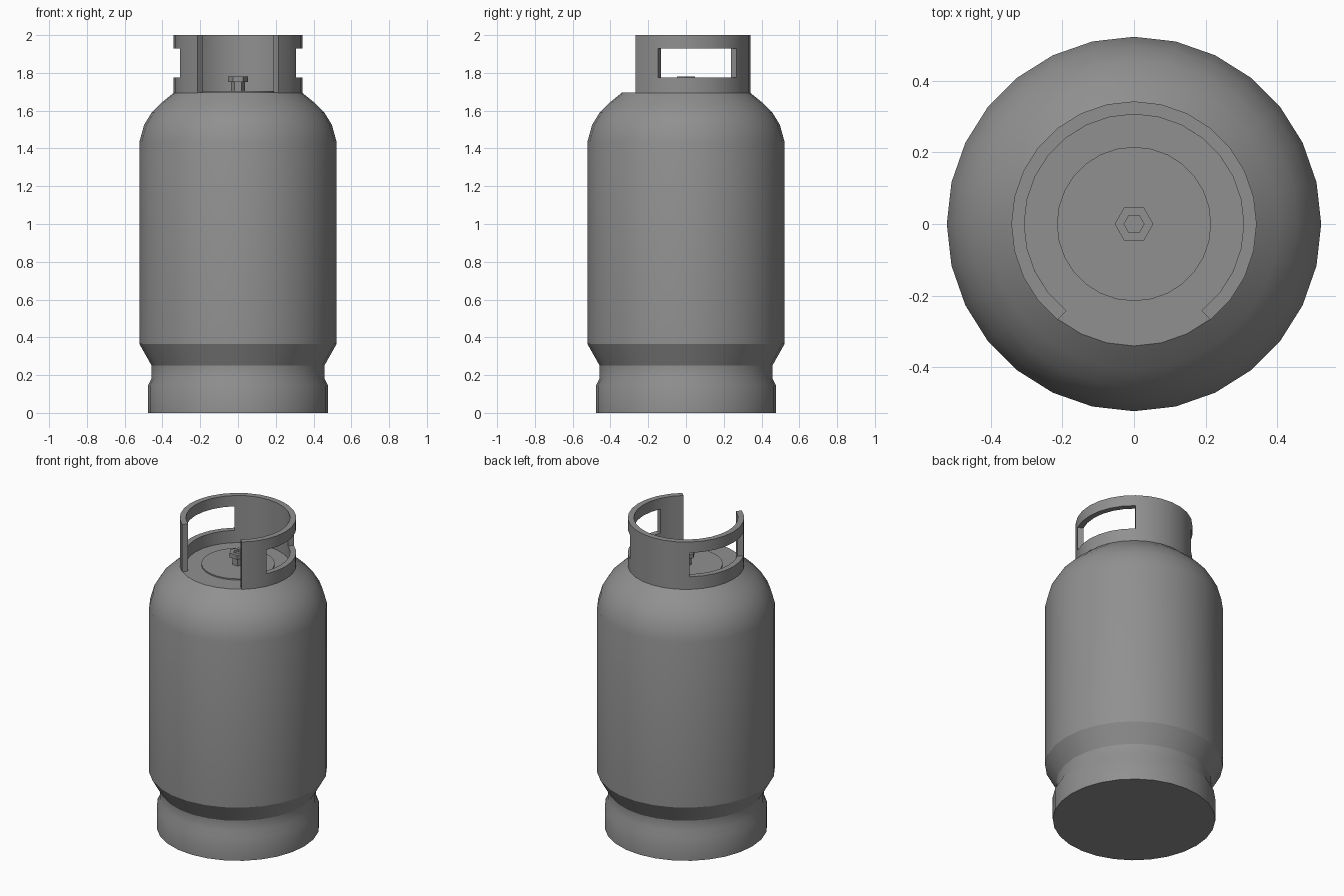
import bpy, bmesh
from math import sin, cos, tau, radians

if "Cube" in bpy.data.objects:
    bpy.data.objects.remove(bpy.data.objects["Cube"])

SIDES = 28

# Dark grey paint shared by every part
paint = bpy.data.materials.new("dark_grey_paint")
paint.diffuse_color = (0.28, 0.28, 0.28, 1)
paint.use_nodes = True
paint.node_tree.nodes["Principled BSDF"].inputs["Base Color"].default_value = paint.diffuse_color


def ring_point(r, z, i, n=SIDES):
    return (r * cos(tau * i / n), r * sin(tau * i / n), z)


def finish(name, bm, smooth=None):
    mesh = bpy.data.meshes.new(name)
    bm.to_mesh(mesh)
    bm.free()
    mesh.materials.append(paint)
    obj = bpy.data.objects.new(name, mesh)
    bpy.context.collection.objects.link(obj)
    bpy.ops.object.select_all(action='DESELECT')
    obj.select_set(True)
    bpy.context.view_layer.objects.active = obj
    if smooth:
        bpy.ops.object.shade_smooth_by_angle(angle=radians(smooth))
    return obj


def lathe(name, profile, n=SIDES, smooth=None):
    """Revolve (radius, z) points from bottom to top and cap both ends."""
    bm = bmesh.new()
    rings = [[bm.verts.new(ring_point(r, z, i, n)) for i in range(n)] for r, z in profile]
    for a, b in zip(rings, rings[1:]):
        for i in range(n):
            j = (i + 1) % n
            bm.faces.new((a[i], a[j], b[j], b[i]))
    bm.faces.new(rings[0][::-1])
    bm.faces.new(rings[-1])
    return finish(name, bm, smooth)


# Tank body with foot ring, waist and domed shoulder
lathe("tank_body", [(0.477, 0), (0.477, 0.145), (0.457, 0.185), (0.457, 0.25),
                    (0.522, 0.365), (0.522, 1.435), (0.497, 1.525), (0.456, 1.592),
                    (0.405, 1.642), (0.34, 1.695)], smooth=29)

# Raised plate under the valve
lathe("top_plate", [(0.215, 1.69), (0.215, 1.703)], smooth=46)

# Hexagonal valve with a socket in its head
lathe("valve", [(0.037, 1.70), (0.037, 1.752), (0.054, 1.752), (0.054, 1.78),
                (0.028, 1.78), (0.028, 1.765)], n=6)

# Guard collar: open at the front, one hand hole on each side
levels = [1.69, 1.775, 1.93, 2.0]
first, last = -4, 18
holes = set(range(-2, 4)) | set(range(10, 16))
bm = bmesh.new()
cols = {i: [bm.verts.new(ring_point(0.342, z, i)) for z in levels]
        for i in range(first, last + 1)}
for i in range(first, last):
    for k in range(3):
        if not (k == 1 and i in holes):
            bm.faces.new((cols[i][k], cols[i + 1][k], cols[i + 1][k + 1], cols[i][k + 1]))
collar = finish("guard_collar", bm)
mod = collar.modifiers.new("thickness", 'SOLIDIFY')
mod.thickness = 0.036
mod.offset = -1
bpy.ops.object.modifier_apply(modifier=mod.name)
bpy.ops.object.shade_smooth_by_angle(angle=radians(30))
